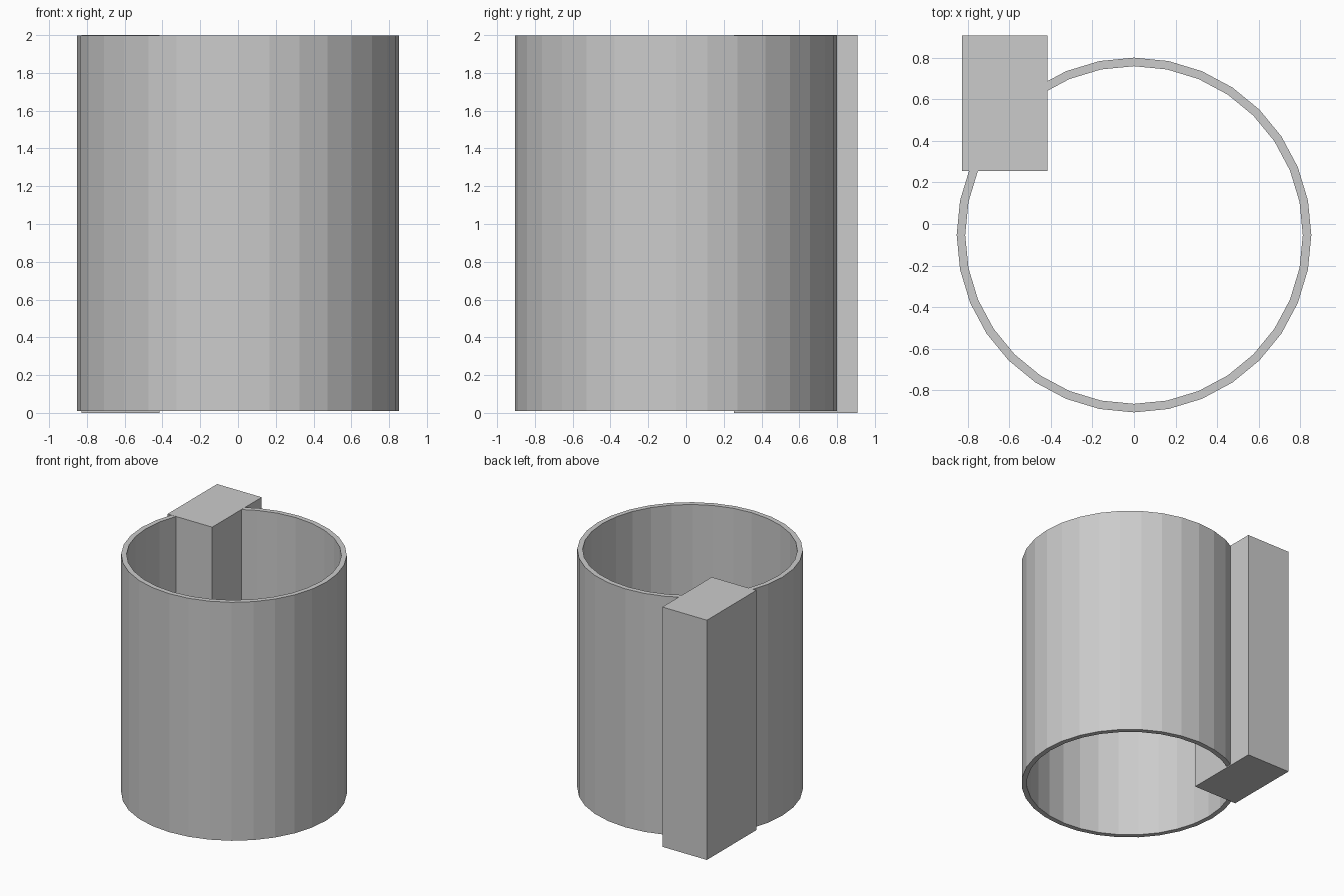
import bpy, bmesh, math

if "Cube" in bpy.data.objects:
    bpy.data.objects.remove(bpy.data.objects["Cube"])

SIDES = 32
CENTER_Y = -0.053
R_OUT, R_IN = 0.853, 0.812
Z_LOW, Z_HIGH = 0.01, 1.999


def add_object(name, bm):
    bmesh.ops.recalc_face_normals(bm, faces=bm.faces[:])
    mesh = bpy.data.meshes.new(name)
    bm.to_mesh(mesh)
    bm.free()
    obj = bpy.data.objects.new(name, mesh)
    bpy.context.collection.objects.link(obj)
    return obj


# Thin round wall: a rectangular profile swept around 32 flat sides
bm = bmesh.new()
profile = [(R_OUT, Z_LOW), (R_OUT, Z_HIGH), (R_IN, Z_HIGH), (R_IN, Z_LOW)]
rings = []
for i in range(SIDES):
    a = math.tau * i / SIDES
    rings.append([bm.verts.new((r * math.cos(a), CENTER_Y + r * math.sin(a), z))
                  for r, z in profile])
for i in range(SIDES):
    here, following = rings[i], rings[(i + 1) % SIDES]
    for j in range(4):
        k = (j + 1) % 4
        bm.faces.new((here[j], following[j], following[k], here[k]))
add_object("round_wall", bm)

# Rectangular pillar set into the wall
x0, x1, y0, y1, height = -0.828, -0.416, 0.254, 0.907, 2.0
bm = bmesh.new()
bmesh.ops.create_cube(bm, size=1)
for v in bm.verts:
    v.co.x = x1 if v.co.x > 0 else x0
    v.co.y = y1 if v.co.y > 0 else y0
    v.co.z = height if v.co.z > 0 else 0
add_object("pillar", bm)
